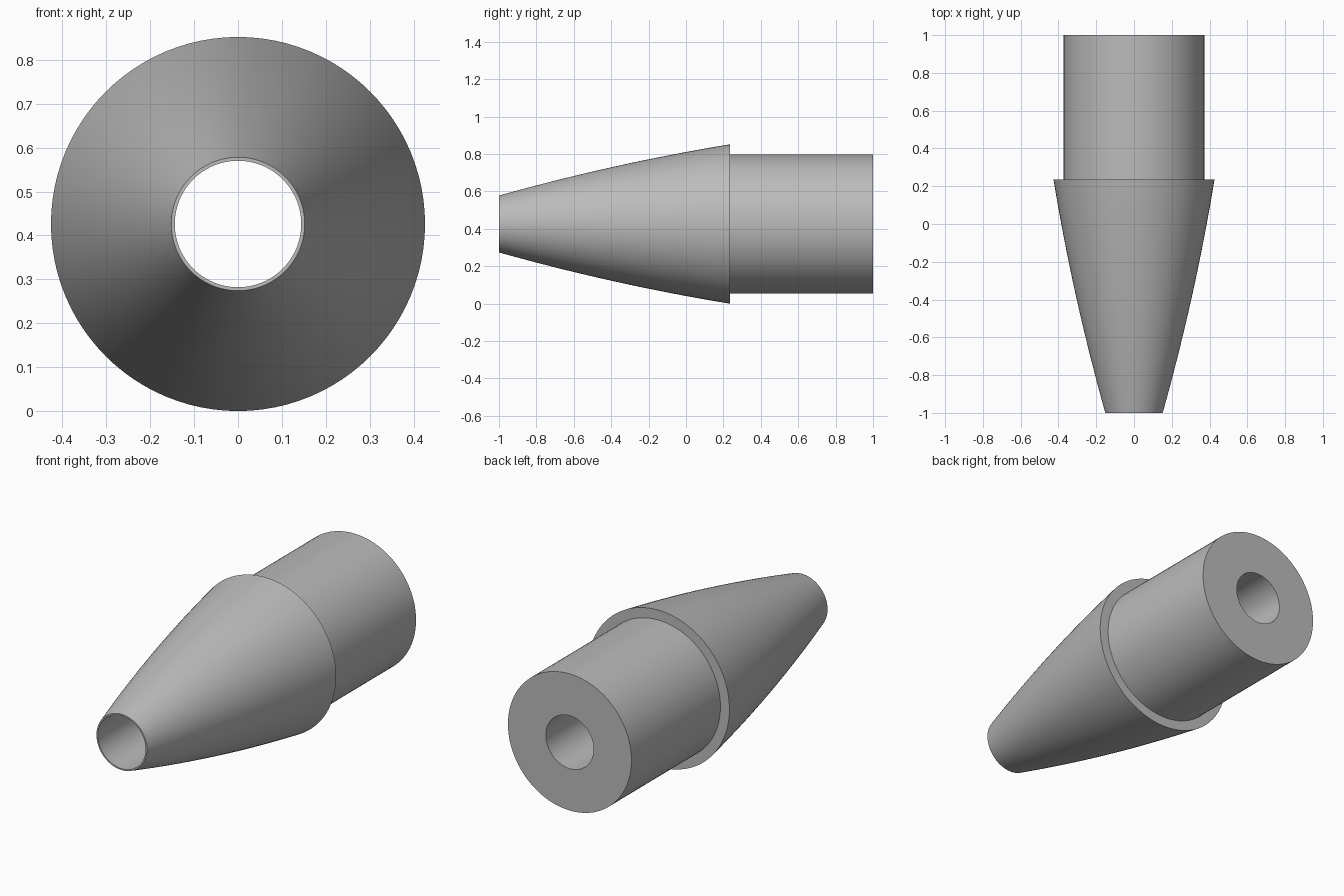
import bpy, bmesh, math
from mathutils import Vector, Matrix

cube = bpy.data.objects.get("Cube")
if cube:
    bpy.data.objects.remove(cube, do_unlink=True)

SEGMENTS = 96
AXIS_Z = 0.426
TIP_R, COLLAR_R, SHANK_R, BORE_R = 0.152, 0.426, 0.372, 0.144
TIP_Y, STEP_Y, BACK_Y = -1.0, 0.235, 1.0
BULGE = 0.018
ARC_STEPS = 16

# Plain grey metal
grey = bpy.data.materials.new("grey metal")
grey.use_nodes = True
colour = (0.5, 0.5, 0.5, 1)
grey.diffuse_color = colour
grey.node_tree.nodes["Principled BSDF"].inputs["Base Color"].default_value = colour

# Closed half section (radius, y): bulged nose, step, shank, through bore
profile = []
for i in range(ARC_STEPS + 1):
    t = i / ARC_STEPS
    r = TIP_R + (COLLAR_R - TIP_R) * t + 4 * BULGE * t * (1 - t)
    profile.append((r, TIP_Y + (STEP_Y - TIP_Y) * t))
profile += [(SHANK_R, STEP_Y), (SHANK_R, BACK_Y), (BORE_R, BACK_Y), (BORE_R, TIP_Y)]

# Revolve the section around the y axis
bm = bmesh.new()
verts = [bm.verts.new((r, y, 0)) for r, y in profile]
edges = [bm.edges.new((a, b)) for a, b in zip(verts, verts[1:] + verts[:1])]
bmesh.ops.spin(bm, geom=verts + edges, cent=(0, 0, 0), axis=(0, 1, 0),
               angle=math.tau, steps=SEGMENTS, use_duplicate=False)
bmesh.ops.remove_doubles(bm, verts=bm.verts, dist=0.0005)
bmesh.ops.recalc_face_normals(bm, faces=bm.faces)
bmesh.ops.transform(bm, matrix=Matrix.Translation(Vector((0, 0, AXIS_Z))), verts=bm.verts)

mesh = bpy.data.meshes.new("nozzle")
bm.to_mesh(mesh)
bm.free()
mesh.materials.append(grey)
nozzle = bpy.data.objects.new("nozzle", mesh)
bpy.context.collection.objects.link(nozzle)

# Smooth walls, crisp rims
bpy.ops.object.select_all(action='DESELECT')
nozzle.select_set(True)
bpy.context.view_layer.objects.active = nozzle
bpy.ops.object.shade_smooth_by_angle(angle=math.radians(30))
